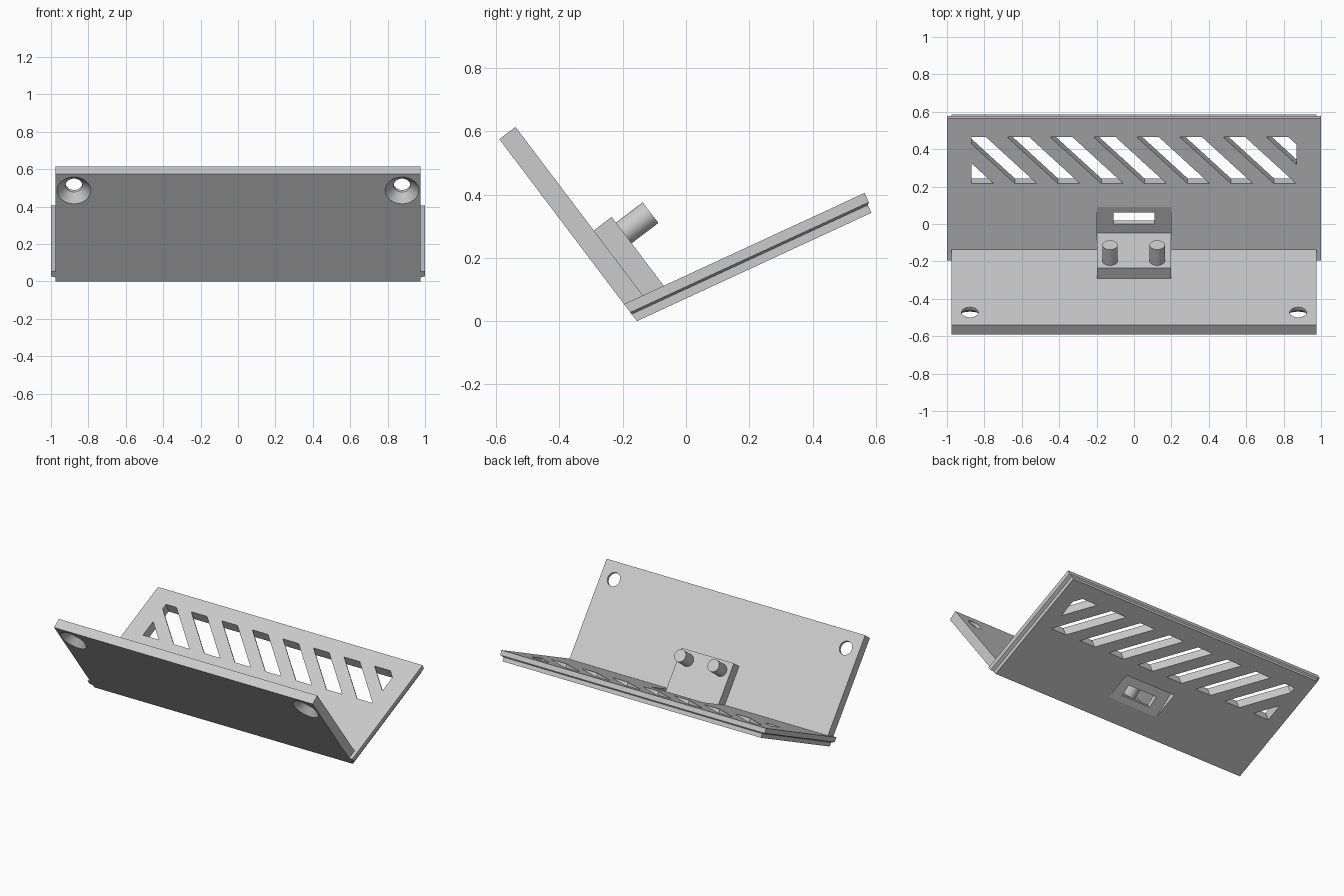
import bpy, bmesh
from math import radians, cos, sin, pi
from mathutils import Matrix, Vector

if "Cube" in bpy.data.objects:
    bpy.data.objects.remove(bpy.data.objects["Cube"], do_unlink=True)

grey = bpy.data.materials.new("light_grey")
grey.use_nodes = True
grey.diffuse_color = (0.6, 0.6, 0.6, 1)
grey.node_tree.nodes["Principled BSDF"].inputs["Base Color"].default_value = (0.6, 0.6, 0.6, 1)

# Both plates hinge on the front bottom edge.
# Wall frame: y = out of the wall, z = up the wall. Shelf frame: y = along the shelf, z = up through it.
HINGE = Matrix.Translation((0, -0.155, 0))
WALL = HINGE @ Matrix.Rotation(radians(37.1), 4, 'X')
SHELF = HINGE @ Matrix.Rotation(radians(24.8), 4, 'X')


def make_object(name, bm, frame):
    bmesh.ops.recalc_face_normals(bm, faces=bm.faces)
    bm.transform(frame)
    mesh = bpy.data.meshes.new(name)
    bm.to_mesh(mesh)
    bm.free()
    mesh.materials.append(grey)
    obj = bpy.data.objects.new(name, mesh)
    bpy.context.collection.objects.link(obj)
    return obj


def loft(name, rings, frame):
    """Closed solid through rings of equally many points."""
    bm = bmesh.new()
    loops = [[bm.verts.new(p) for p in ring] for ring in rings]
    for a, b in zip(loops, loops[1:]):
        for i in range(len(a)):
            j = (i + 1) % len(a)
            bm.faces.new((a[i], a[j], b[j], b[i]))
    bm.faces.new(loops[0])
    bm.faces.new(loops[-1])
    return make_object(name, bm, frame)


def rect(half, y0, y1, z):
    return [(-half, y0, z), (half, y0, z), (half, y1, z), (-half, y1, z)]


def box(name, half, y0, y1, z0, z1, frame):
    return loft(name, [rect(half, y0, y1, z0), rect(half, y0, y1, z1)], frame)


def turned(name, x, z, steps, frame, sides=32):
    """Round solid along local y from (radius, y) steps."""
    angles = [2 * pi * i / sides for i in range(sides)]
    return loft(name, [[(x + r * cos(a), y, z + r * sin(a)) for a in angles]
                       for r, y in steps], frame)


def cut(target, cutter):
    cutter.hide_render = True
    mod = target.modifiers.new("cut", 'BOOLEAN')
    mod.operation = 'DIFFERENCE'
    mod.solver = 'EXACT'
    mod.object = cutter
    bpy.context.view_layer.objects.active = target
    bpy.ops.object.modifier_apply(modifier=mod.name)
    bpy.data.objects.remove(cutter, do_unlink=True)


def smooth(obj):
    bpy.ops.object.select_all(action='DESELECT')
    obj.select_set(True)
    bpy.context.view_layer.objects.active = obj
    bpy.ops.object.shade_smooth_by_angle(angle=radians(25))


# Mounting wall with two countersunk screw holes
wall = box("mounting_wall", 0.977, 0, 0.064, 0, 0.721, WALL)
for x in (-0.877, 0.877):
    cut(wall, turned("screw_hole", x, 0.61,
                     [(0.1, -0.01), (0.09, 0), (0.045, 0.045), (0.045, 0.1)], WALL))
smooth(wall)

# Shelf with a wider upper layer; its front is trimmed flush with the wall
layers = [(0.977, 0.816, 0), (0.977, 0.816, 0.027), (1.0, 0.823, 0.034), (1.0, 0.823, 0.066)]
shelf = loft("vented_shelf", [rect(h, -0.217 * n, end, n) for h, end, n in layers], SHELF)

# Diagonal vent slots, clipped to a rectangular field
LOW, HIGH, SIDE = 0.439, 0.714, 0.87
for k in range(9):
    mid = -0.9455 + 0.231 * k
    lean, half = 0.1365, 0.059
    bm = bmesh.new()
    bm.faces.new([bm.verts.new(p) for p in (
        (mid + lean - half, LOW, -0.1), (mid + lean + half, LOW, -0.1),
        (mid - lean + half, HIGH, -0.1), (mid - lean - half, HIGH, -0.1))])
    for s in (-1, 1):
        bmesh.ops.bisect_plane(bm, geom=bm.verts[:] + bm.edges[:] + bm.faces[:],
                               plane_co=(s * SIDE, 0, 0), plane_no=(s, 0, 0), clear_outer=True)
    ext = bmesh.ops.extrude_face_region(bm, geom=bm.faces[:])
    bmesh.ops.translate(bm, vec=Vector((0, 0, 0.3)),
                        verts=[v for v in ext["geom"] if isinstance(v, bmesh.types.BMVert)])
    cut(shelf, make_object("vent_slot", bm, SHELF))

# Connector pocket above, recess below, and the opening between them
cut(shelf, box("pocket", 0.197, 0.134, 0.4, 0, 0.3, WALL))
cut(shelf, box("recess", 0.19, 0.12, 0.335, -0.3, -0.033, WALL))
cut(shelf, box("opening", 0.11, 0.194, 0.27, -0.2, 0.2, WALL))

# Raised block with two locating pins
box("pin_block", 0.197, 0.05, 0.135, 0.0, 0.311, WALL)
for side, x in (("right", -0.128), ("left", 0.124)):
    smooth(turned(side + "_pin", x, 0.2475, [(0.041, 0.12), (0.041, 0.241)], WALL))
